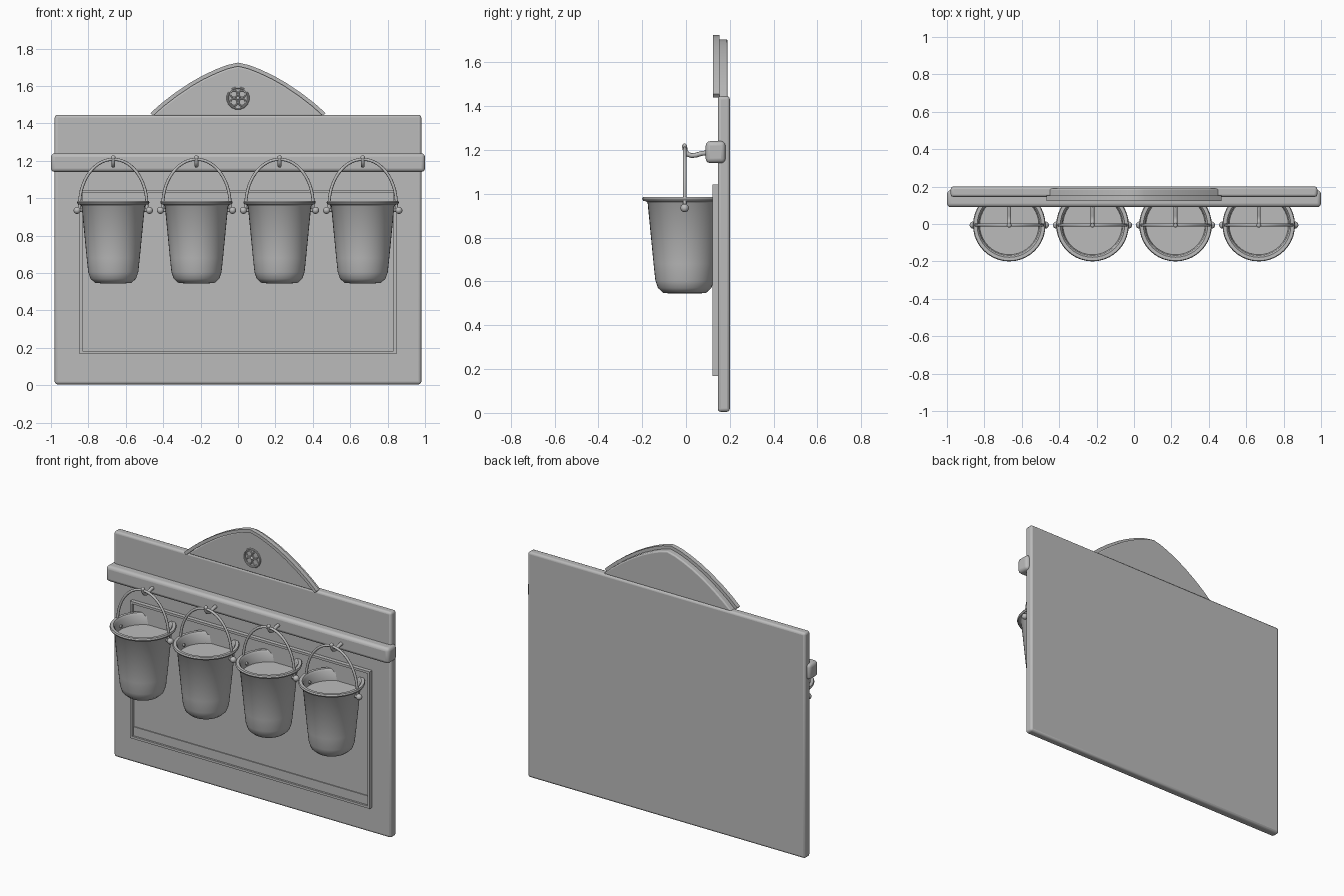
import bpy, bmesh, math
from mathutils import Vector

if "Cube" in bpy.data.objects:
    bpy.data.objects.remove(bpy.data.objects["Cube"])

grey = bpy.data.materials.new("plain grey")
grey.diffuse_color = (0.5, 0.5, 0.5, 1)
grey.use_nodes = True
grey.node_tree.nodes["Principled BSDF"].inputs["Base Color"].default_value = grey.diffuse_color


def finish(name, bm, bevel=0, segs=3):
    bmesh.ops.recalc_face_normals(bm, faces=bm.faces)
    me = bpy.data.meshes.new(name)
    bm.to_mesh(me)
    bm.free()
    me.materials.append(grey)
    ob = bpy.data.objects.new(name, me)
    bpy.context.collection.objects.link(ob)
    if bevel:
        m = ob.modifiers.new("bevel", 'BEVEL')
        m.width, m.segments, m.limit_method = bevel, segs, 'ANGLE'
    bpy.ops.object.select_all(action='DESELECT')
    ob.select_set(True)
    bpy.context.view_layer.objects.active = ob
    bpy.ops.object.shade_smooth_by_angle(angle=math.radians(40))
    return ob


def prism(name, outline, y0, y1, bevel=0):
    """Extrude an (x, z) outline from y0 to y1."""
    bm = bmesh.new()
    f = bm.faces.new([bm.verts.new((x, y0, z)) for x, z in outline])
    ext = bmesh.ops.extrude_face_region(bm, geom=[f])["geom"]
    for v in ext:
        if isinstance(v, bmesh.types.BMVert):
            v.co.y = y1
    return finish(name, bm, bevel)


def box(name, x0, x1, y0, y1, z0, z1, bevel=0):
    return prism(name, [(x0, z0), (x1, z0), (x1, z1), (x0, z1)], y0, y1, bevel)


def tube(name, pts, r, sides=10, closed=False):
    """Sweep a circle along a path lying in one plane."""
    bm = bmesh.new()
    pts = [Vector(p) for p in pts]
    n = len(pts)
    normal = Vector((1, 0, 0)) if all(abs(p.x - pts[0].x) < 1e-6 for p in pts) else Vector((0, 1, 0))
    rings = []
    for i, p in enumerate(pts):
        a = pts[i - 1] if closed or i else p
        b = pts[(i + 1) % n] if closed or i < n - 1 else p
        side = (b - a).normalized().cross(normal)
        rings.append([bm.verts.new(p + r * (math.cos(t) * side + math.sin(t) * normal))
                      for t in (2 * math.pi * k / sides for k in range(sides))])
    for i in range(n if closed else n - 1):
        a, b = rings[i], rings[(i + 1) % n]
        for k in range(sides):
            bm.faces.new((a[k], a[(k + 1) % sides], b[(k + 1) % sides], b[k]))
    if not closed:
        bm.faces.new(rings[0])
        bm.faces.new(rings[-1])
    return finish(name, bm)


def lathe(name, profile, cx, cy, sides=40):
    """Turn an (r, z) profile; both ends are closed with discs."""
    bm = bmesh.new()
    rings = [[bm.verts.new((cx + r * math.cos(2 * math.pi * k / sides),
                            cy + r * math.sin(2 * math.pi * k / sides), z))
              for k in range(sides)] for r, z in profile]
    for a, b in zip(rings, rings[1:]):
        for k in range(sides):
            bm.faces.new((a[k], a[(k + 1) % sides], b[(k + 1) % sides], b[k]))
    bm.faces.new(rings[0])
    bm.faces.new(rings[-1])
    return finish(name, bm)


def ball(name, loc, r):
    bm = bmesh.new()
    bmesh.ops.create_uvsphere(bm, u_segments=16, v_segments=10, radius=r)
    bmesh.ops.translate(bm, verts=bm.verts, vec=loc)
    return finish(name, bm)


# Back board and hanging rail
box("back_board", -0.98, 0.98, 0.145, 0.2, 0.005, 1.445, 0.014)
box("hanging_rail", -1, 1, 0.09, 0.18, 1.14, 1.24, 0.02)

# Raised frame with a recessed panel
for s, side in ((-1, "left"), (1, "right")):
    x0, x1 = sorted((s * 0.832, s * 0.847))
    box(f"frame_{side}", x0, x1, 0.12, 0.15, 0.168, 1.043)
box("frame_bottom", -0.832, 0.832, 0.12, 0.15, 0.168, 0.183)
box("frame_top", -0.832, 0.832, 0.12, 0.15, 1.028, 1.043)
box("recessed_panel", -0.832, 0.832, 0.138, 0.15, 0.183, 1.028)
box("panel_lower_strip", -0.832, 0.832, 0.132, 0.15, 0.183, 0.24)
box("panel_upper_strip", -0.832, 0.832, 0.132, 0.15, 0.97, 1.028)

# Curved gable panel and its trim
half = [(0, 1.725), (0.06, 1.711), (0.12, 1.688), (0.19, 1.655), (0.26, 1.615),
        (0.34, 1.561), (0.41, 1.507), (0.468, 1.455)]
outer = [(-x, z) for x, z in half[:0:-1]] + half
inner = []
for i, (x, z) in enumerate(outer):
    a, b = outer[max(i - 1, 0)], outer[min(i + 1, len(outer) - 1)]
    d = Vector((b[0] - a[0], b[1] - a[1])).normalized()
    inner.append((x + d.y * 0.02, z - d.x * 0.02))
prism("gable_trim", outer + inner[::-1], 0.123, 0.152)
gable = [(x, max(z, 1.44)) for x, z in inner]
prism("gable_panel", gable, 0.145, 0.19, 0.008)

# Round rosette on the gable
def circle(cx, cz, r, y, n):
    return [(cx + r * math.cos(2 * math.pi * (k + 0.5) / n), y,
             cz + r * math.sin(2 * math.pi * (k + 0.5) / n)) for k in range(n)]


tube("rosette_rim", circle(0, 1.535, 0.056, 0.143, 16), 0.006, 8, True)
for k in range(4):
    t = math.pi / 4 + k * math.pi / 2
    tube("rosette_loop", circle(0.031 * math.cos(t), 1.535 + 0.031 * math.sin(t), 0.019, 0.143, 16),
         0.004, 6, True)
ball("rosette_centre", (0, 0.143, 1.535), 0.01)

# Four buckets, each on its own hook
bucket = [(0.06, 0.544), (0.098, 0.548), (0.122, 0.57), (0.134, 0.605), (0.142, 0.68),
          (0.169, 0.957), (0.176, 0.965), (0.19, 0.968), (0.194, 0.977), (0.19, 0.986),
          (0.172, 0.986), (0.163, 0.975), (0.158, 0.915)]
for cx in (-0.667, -0.222, 0.222, 0.667):
    cy = -0.006
    lathe("bucket", bucket, cx, cy)
    arc = [(cx + 0.18 * math.cos(math.pi * k / 28), cy,
            0.965 + 0.243 * math.sin(math.pi * k / 28)) for k in range(29)]
    arc = [(cx + 0.18, cy, 0.935)] + arc + [(cx - 0.18, cy, 0.935)]
    tube("bucket_handle", arc, 0.008)
    for s in (-1, 1):
        ball("handle_knob", (cx + s * 0.193, cy, 0.935), 0.019)
        tube("handle_pin", [(cx + s * 0.15, cy, 0.935), (cx + s * 0.19, cy, 0.935)], 0.009)
    hook = [(0.1, 1.187), (0.07, 1.184), (0.045, 1.176), (0.025, 1.174),
            (0.008, 1.18), (-0.003, 1.195), (-0.007, 1.222)]
    tube("hook", [(cx, y, z) for y, z in hook], 0.011)
    ball("hook_tip", (cx, -0.007, 1.217), 0.012)
